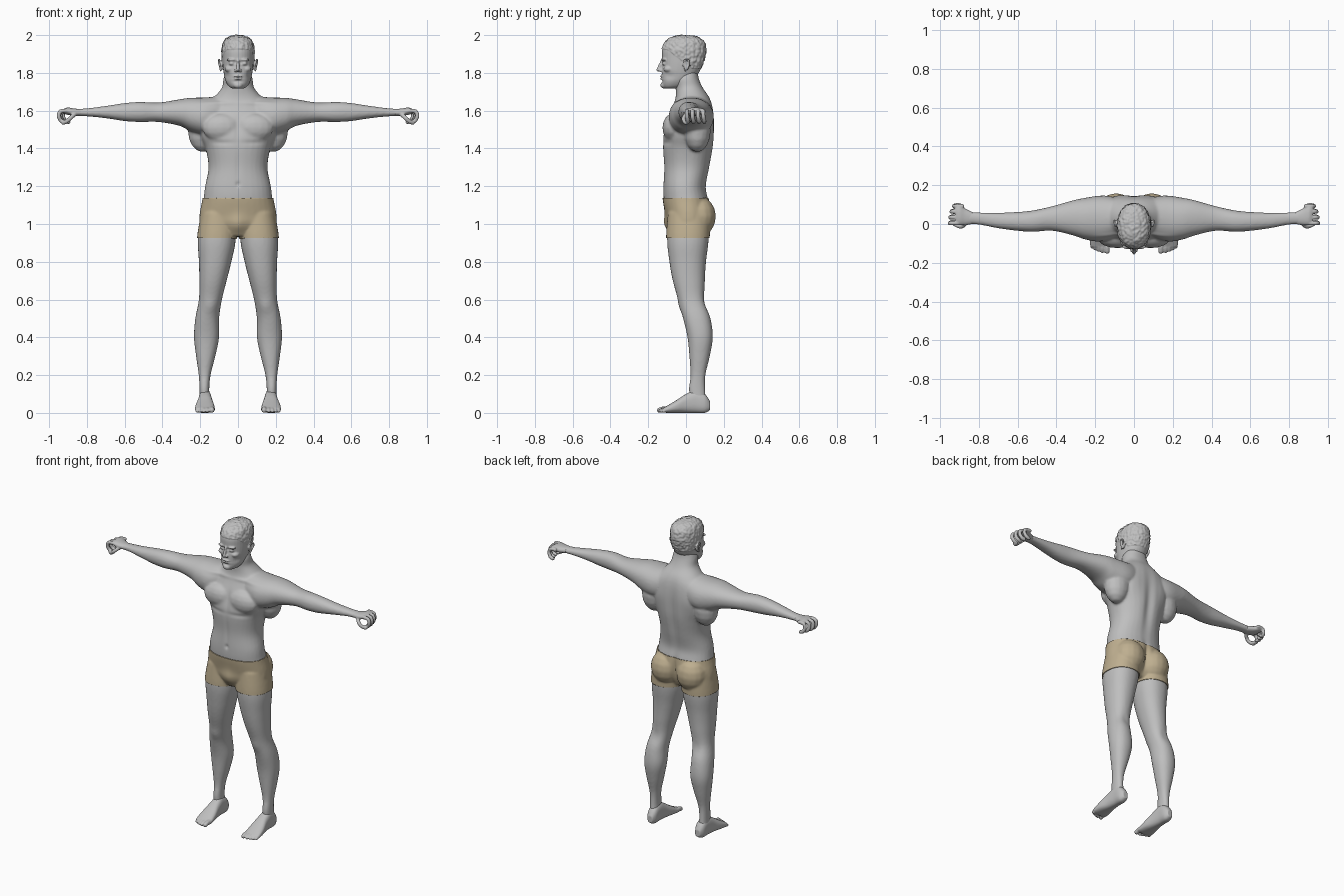
import bpy
import bmesh
from math import cos, sin, pi, exp, copysign
from mathutils import Vector, Matrix, noise

cube = bpy.data.objects.get("Cube")
if cube:
    bpy.data.objects.remove(cube, do_unlink=True)


def make_material(name, colour):
    mat = bpy.data.materials.new(name)
    mat.use_nodes = True
    mat.diffuse_color = (*colour, 1)
    mat.node_tree.nodes["Principled BSDF"].inputs["Base Color"].default_value = (*colour, 1)
    return mat


skin = make_material("grey skin", (.52, .52, .52))
cloth = make_material("tan cloth", (.52, .43, .28))


# ---------- shape helpers ----------
def spline(rows, steps=5):
    """Smoothly resample a table of rows (Catmull-Rom)."""
    rows = [Vector(r) for r in rows]
    result = []
    for i in range(len(rows) - 1):
        before, a, b = rows[max(i - 1, 0)], rows[i], rows[i + 1]
        after = rows[min(i + 2, len(rows) - 1)]
        for s in range(steps):
            t = s / steps
            slope_a, slope_b = (b - before) / 2, (after - a) / 2
            result.append(a + slope_a * t + (3 * (b - a) - 2 * slope_a - slope_b) * t * t
                          + (2 * (a - b) + slope_a + slope_b) * t ** 3)
    return result + [rows[-1]]


def loft(bm, axis, rows, power=2.2, sides=32):
    """Each row: position on the axis, then low and high bounds on the other two."""
    others = [i for i in range(3) if i != axis]
    rings = []
    for h, lo_u, hi_u, lo_v, hi_v in spline(rows):
        ring = []
        for k in range(sides):
            c, s = cos(2 * pi * k / sides), sin(2 * pi * k / sides)
            co = [h, h, h]
            for i, lo, hi, f in ((others[0], lo_u, hi_u, c), (others[1], lo_v, hi_v, s)):
                co[i] = (lo + hi) / 2 + (hi - lo) / 2 * copysign(abs(f) ** (2 / power), f)
            ring.append(bm.verts.new(co))
        rings.append(ring)
    for a, b in zip(rings, rings[1:]):
        for k in range(sides):
            n = (k + 1) % sides
            bm.faces.new((a[k], a[n], b[n], b[k]))
    bm.faces.new(rings[0])
    bm.faces.new(rings[-1])


def ball(bm, loc, radii, detail=16):
    matrix = Matrix.Translation(loc) @ Matrix.Diagonal((*radii, 1))
    bmesh.ops.create_uvsphere(bm, u_segments=detail, v_segments=detail // 2, radius=1, matrix=matrix)


def beads(bm, points, radius):
    """A rounded rod along a smooth path."""
    for p in spline(points, 6):
        ball(bm, p, (radius,) * 3, 10)


def mirror(bm):
    """Add the opposite side of everything built so far."""
    copy = bmesh.ops.duplicate(bm, geom=bm.verts[:] + bm.edges[:] + bm.faces[:])["geom"]
    for v in copy:
        if isinstance(v, bmesh.types.BMVert):
            v.co.x = -v.co.x


def add_object(name, bm, mat):
    mesh = bpy.data.meshes.new(name)
    bm.to_mesh(mesh)
    bm.free()
    mesh.materials.clear()
    mesh.materials.append(mat)
    mesh.shade_smooth()
    obj = bpy.data.objects.new(name, mesh)
    bpy.context.collection.objects.link(obj)
    return obj


def fuse(name, bm, voxel, smoothing):
    """Melt overlapping pieces into one skin and return it as a bmesh."""
    bmesh.ops.recalc_face_normals(bm, faces=bm.faces[:])
    obj = add_object(name, bm, skin)
    remesh = obj.modifiers.new("melt", "REMESH")
    remesh.mode = "VOXEL"
    remesh.voxel_size = voxel
    soften = obj.modifiers.new("soften", "SMOOTH")
    soften.iterations = smoothing
    graph = bpy.context.evaluated_depsgraph_get()
    result = bmesh.new()
    result.from_mesh(obj.evaluated_get(graph).to_mesh())
    bpy.data.objects.remove(obj, do_unlink=True)
    result.normal_update()
    return result


def sculpt(bm, strokes):
    """Push the skin in or out with soft mirrored strokes: centre, radii, height."""
    for v in bm.verts:
        push = 0
        for centre, radii, height in strokes:
            d = sum(((a - b) / r) ** 2 for a, b, r in
                    zip((abs(v.co.x), v.co.y, v.co.z), centre, radii))
            if d < 6:
                push += height * exp(-d)
        v.co += v.normal * push
    bm.normal_update()


# ---------- body: limbs on one side, then mirrored ----------
body = bmesh.new()
# arm and shoulder
loft(body, 0, [(.08, -.06, .13, 1.5, 1.68), (.17, -.09, .145, 1.47, 1.67),
               (.25, -.08, .135, 1.49, 1.668), (.31, -.06, .123, 1.52, 1.66),
               (.42, -.035, .092, 1.54, 1.643), (.52, -.04, .07, 1.54, 1.646),
               (.6, -.035, .062, 1.545, 1.64), (.7, -.022, .058, 1.56, 1.625),
               (.8, -.003, .06, 1.57, 1.612), (.87, 0, .062, 1.57, 1.61)])
# leg
loft(body, 2, [(.04, .145, .205, .03, .11), (.12, .152, .204, .015, .102),
               (.2, .145, .208, .024, .103), (.3, .12, .222, .018, .126),
               (.4, .1, .233, .008, .142), (.5, .1, .226, -.015, .13),
               (.6, .085, .207, -.042, .1), (.7, .06, .205, -.07, .1),
               (.8, .035, .207, -.088, .106), (.92, .012, .212, -.1, .12),
               (1.06, .02, .19, -.09, .12)])
# chest muscle, back muscle and buttock
ball(body, (.085, -.07, 1.51), (.105, .055, .075))
ball(body, (.185, .06, 1.49), (.08, .07, .11))
ball(body, (.092, .07, 1.04), (.092, .083, .1))
mirror(body)
# torso and neck
loft(body, 2, [(z, -w, w, front, back) for z, w, front, back in (
    (.94, .1, -.07, .07), (1, .19, -.095, .11), (1.05, .198, -.103, .125),
    (1.13, .183, -.118, .118), (1.2, .174, -.12, .107), (1.3, .156, -.116, .127),
    (1.4, .172, -.122, .145), (1.47, .2, -.12, .15), (1.55, .21, -.1, .15),
    (1.62, .19, -.07, .142), (1.67, .13, -.055, .125), (1.72, .086, -.055, .09),
    (1.77, .077, -.06, .068), (1.82, .06, -.04, .06))])
body = fuse("body", body, .0075, 6)
sculpt(body, [
    ((0, .15, 1.38), (.03, .06, .2), -.014),      # spine groove
    ((0, -.12, 1.51), (.016, .05, .07), -.007),   # breastbone
    ((0, -.12, 1.3), (.012, .04, .1), -.004),     # belly line
    ((0, -.12, 1.21), (.01, .03, .012), -.008),   # navel
    ((.1, -.12, 1.43), (.08, .04, .012), -.005),  # under the chest
    ((0, .13, 1.04), (.018, .07, .08), -.022),    # buttock cleft
    ((.1, -.06, 1.64), (.08, .04, .01), .005),    # collar bone
    ((.12, .14, 1.53), (.05, .05, .07), .006),    # shoulder blade
    ((0, -.1, 1), (.04, .05, .05), .014),         # front of hips
    ((.145, -.04, .56), (.03, .03, .04), .006),   # knee cap
    ((.15, .1, .57), (.03, .03, .05), -.006)])    # back of knee

# ---------- shorts: a band of the body pushed outwards ----------
hem, waist = .925, 1.137
shorts = body.copy()
for height, below in ((hem, True), (waist, False)):
    bmesh.ops.bisect_plane(shorts, geom=shorts.verts[:] + shorts.edges[:] + shorts.faces[:],
                           plane_co=(0, 0, height), plane_no=(0, 0, 1),
                           clear_inner=below, clear_outer=not below)
shorts.normal_update()
for v in shorts.verts:
    v.co += v.normal * Vector((1, 1, 0)).length * .004
solid = add_object("shorts", shorts, cloth).modifiers.new("thickness", "SOLIDIFY")
solid.thickness = .005
add_object("body", body, skin)

# ---------- feet ----------
feet = bmesh.new()
loft(feet, 1, [(.128, .155, .19, .015, .06), (.1, .142, .205, 0, .1), (.05, .14, .208, 0, .12),
               (0, .135, .213, 0, .1), (-.05, .126, .224, 0, .068),
               (-.1, .122, .228, 0, .038), (-.118, .126, .222, .003, .028)], 2.5)
for x, tip, r in ((.138, -.14, .0145), (.163, -.141, .01), (.182, -.135, .01),
                  (.2, -.127, .0095), (.216, -.118, .009)):
    beads(feet, [(x, -.09, .022), (x, tip + .02, .02), (x, tip, r)], r)
mirror(feet)
add_object("feet", fuse("feet", feet, .004, 4), skin)

# ---------- hands, loosely curled ----------
hands = bmesh.new()
loft(hands, 0, [(.83, 0, .06, 1.572, 1.608), (.87, -.006, .08, 1.572, 1.612),
                (.9, -.006, .1, 1.578, 1.617), (.92, 0, .1, 1.582, 1.61)])
for y, reach in ((.004, .952), (.034, .95), (.064, .943), (.092, .93)):
    beads(hands, [(reach - .045, y, 1.6), (reach - .012, y, 1.596), (reach - .003, y, 1.572),
                  (reach - .014, y + .005, 1.548), (reach - .032, y + .005, 1.54)], .0115)
beads(hands, [(.86, .01, 1.585), (.885, -.012, 1.563), (.905, -.01, 1.545), (.925, 0, 1.536)], .0115)
mirror(hands)
add_object("hands", fuse("hands", hands, .004, 4), skin)

# ---------- head ----------
head = bmesh.new()
ball(head, (.033, -.113, 1.849), (.015, .014, .012))         # eye
ball(head, (.032, -.116, 1.869), (.03, .014, .008))          # brow
ball(head, (.045, -.09, 1.82), (.026, .03, .02))             # cheek
ball(head, (.011, -.134, 1.813), (.009, .012, .008))         # nostril
ball(head, (.088, .003, 1.84), (.012, .016, .026))           # ear
beads(head, [(.09, -.013, 1.84), (.097, -.008, 1.866), (.102, .012, 1.868),
             (.1, .018, 1.845), (.092, -.004, 1.812)], .0055)  # ear rim
mirror(head)
loft(head, 2, [(z, -w, w, front, back) for z, w, front, back in (
    (1.717, .03, -.112, -.05), (1.73, .05, -.124, 0), (1.76, .067, -.128, .035),
    (1.8, .076, -.128, .068), (1.84, .081, -.126, .085), (1.88, .083, -.127, .098),
    (1.92, .083, -.126, .103), (1.96, .075, -.11, .095), (1.983, .055, -.08, .07),
    (1.995, .02, -.04, .03))])
beads(head, [(0, -.124, 1.866), (0, -.137, 1.84), (0, -.148, 1.816)], .0095)  # nose
ball(head, (0, -.127, 1.781), (.025, .011, .006))            # upper lip
ball(head, (0, -.126, 1.769), (.021, .011, .006))            # lower lip
ball(head, (0, -.116, 1.735), (.026, .02, .018))             # chin
head = fuse("head", head, .004, 4)
sculpt(head, [((.015, -.13, 1.855), (.008, .03, .01), -.006),
              ((.036, -.13, 1.836), (.018, .03, .006), -.004),
              ((0, -.13, 1.775), (.024, .03, .003), -.004),
              ((0, -.13, 1.755), (.025, .03, .006), -.004),
              ((.06, -.09, 1.785), (.02, .04, .02), -.005),
              ((.099, .004, 1.844), (.01, .008, .013), -.005)])
# short tufted hair above a line falling from the forehead to the nape
for v in head.verts:
    hairline = 1.925 - max(0, min(1, (v.co.y + .1) / .13)) * .1
    if v.co.z > hairline and abs(v.co.x) < .088:
        v.co += v.normal * (.004 + .005 * noise.noise(v.co * 70))
add_object("head", head, skin)
